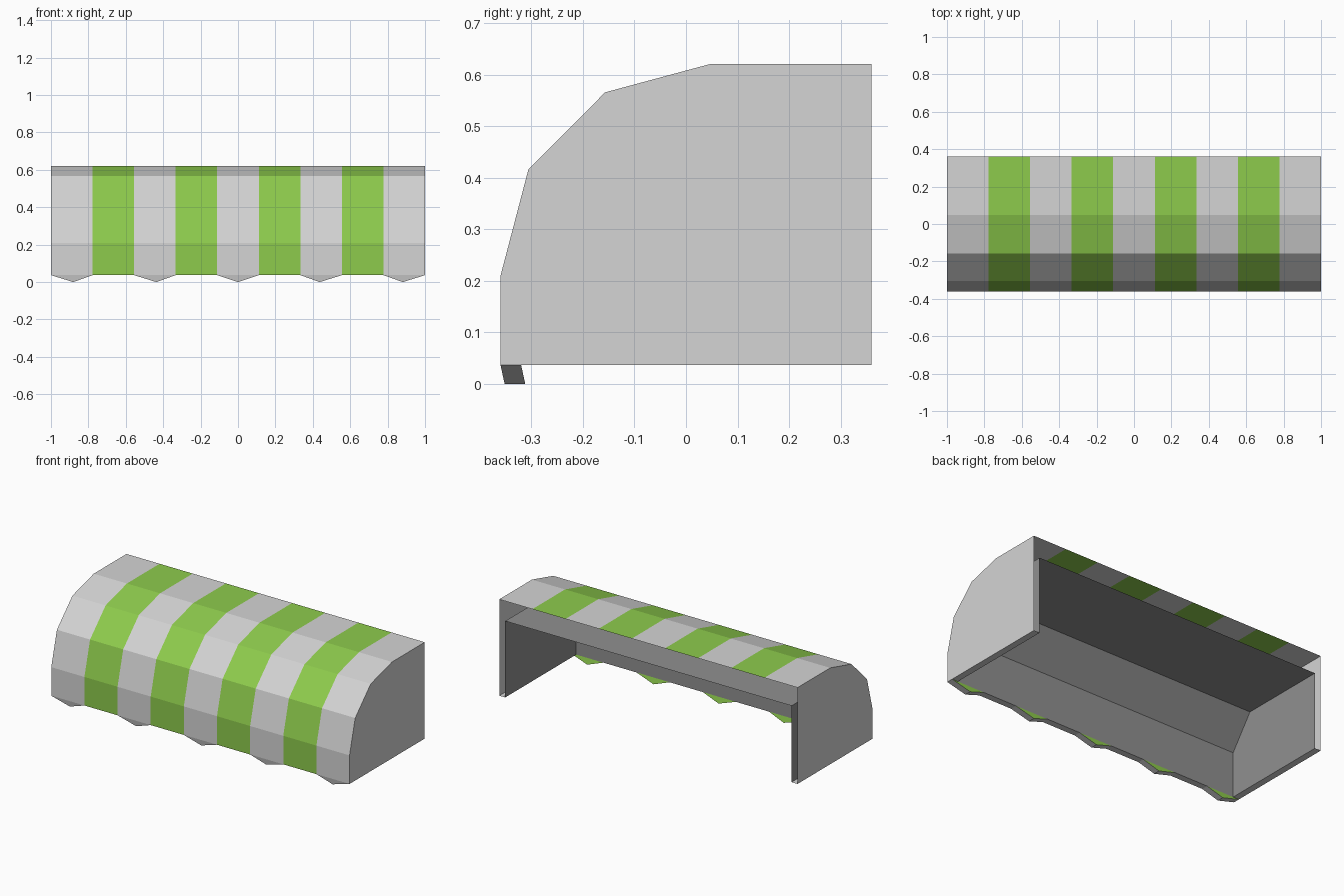
import bpy, bmesh
from mathutils import Vector

if "Cube" in bpy.data.objects:
    bpy.data.objects.remove(bpy.data.objects["Cube"])


def material(name, rgb):
    m = bpy.data.materials.new(name)
    m.diffuse_color = (*rgb, 1)
    m.use_nodes = True
    m.node_tree.nodes["Principled BSDF"].inputs["Base Color"].default_value = m.diffuse_color
    return m


LIGHT = material("light grey", (0.66, 0.66, 0.66))
GREEN = material("leaf green", (0.27, 0.60, 0.073))
DARK = material("dark grey", (0.28, 0.28, 0.28))

BASE = 0.037      # height of the lower rim
WALL = 0.04       # canopy wall thickness
STRIPES = 9
XS = [-1 + 2 * i / STRIPES for i in range(STRIPES + 1)]

# side profiles (y, z), from the front bottom to the back top
OUTER = [(-0.36, BASE), (-0.36, 0.21), (-0.306, 0.416), (-0.157, 0.566),
         (0.047, 0.621), (0.36, 0.621)]
INNER = [(-0.32, BASE), (-0.32, 0.31), (-0.18, 0.50), (0.36, 0.50)]


def add_face(bm, pts, mat, centre, outward=True):
    """Add a face pointing away from (or towards) the centre."""
    f = bm.faces.new([bm.verts.new(p) for p in pts])
    f.normal_update()
    away = f.normal.dot(f.calc_center_median() - Vector(centre)) > 0
    if away != outward:
        f.normal_flip()
    f.material_index = mat


def finish(bm, name, mats):
    bmesh.ops.remove_doubles(bm, verts=bm.verts, dist=0.0005)
    me = bpy.data.meshes.new(name)
    bm.to_mesh(me)
    bm.free()
    for m in mats:
        me.materials.append(m)
    ob = bpy.data.objects.new(name, me)
    bpy.context.collection.objects.link(ob)
    return ob


def sweep(bm, profile, xs, centre, outward):
    """Sheet along x over the profile, odd bays in the second material, plus end walls."""
    for i, (a, b) in enumerate(zip(xs, xs[1:])):
        for (y0, z0), (y1, z1) in zip(profile, profile[1:]):
            add_face(bm, [(a, y0, z0), (b, y0, z0), (b, y1, z1), (a, y1, z1)],
                     i % 2, centre, outward)
    for x in (xs[0], xs[-1]):
        add_face(bm, [(x, y, z) for y, z in profile] + [(x, 0.36, BASE)],
                 0, centre, outward)


# outer canopy with stripes, end walls and lower rim (back edge is open)
bm = bmesh.new()
mid = (0, 0.05, 0.3)
sweep(bm, OUTER, XS, mid, True)
for s in (-1, 1):
    add_face(bm, [(s, -0.36, BASE), (s, 0.36, BASE), (s * (1 - WALL), 0.36, BASE),
                  (s * (1 - WALL), -0.32, BASE)], 0, mid)
add_face(bm, [(-1, -0.36, BASE), (1, -0.36, BASE), (1 - WALL, -0.32, BASE),
              (-1 + WALL, -0.32, BASE)], 0, mid)
finish(bm, "striped_canopy", [LIGHT, GREEN])

# dark inner lining
bm = bmesh.new()
sweep(bm, INNER, [-1 + WALL, 1 - WALL], (0, 0.1, 0.2), False)
finish(bm, "inner_lining", [DARK])

# pointed flaps under the grey stripes, green on the back
bm = bmesh.new()
for a, b in list(zip(XS, XS[1:]))[::2]:
    tip = (a + b) / 2 - 0.008 * ((a + b) / 2 > 0.01) + 0.008 * ((a + b) / 2 < -0.01)
    c = (tip, -0.336, 0.025)
    front = [(a, -0.36, BASE), (tip, -0.352, 0), (b, -0.36, BASE)]
    back = [(a, -0.32, BASE), (tip, -0.312, 0), (b, -0.32, BASE)]
    add_face(bm, front, 0, c)
    add_face(bm, back, 1, c)
    for i in (0, 1):
        add_face(bm, [front[i], front[i + 1], back[i + 1], back[i]], 0, c)
finish(bm, "front_flaps", [LIGHT, GREEN])
